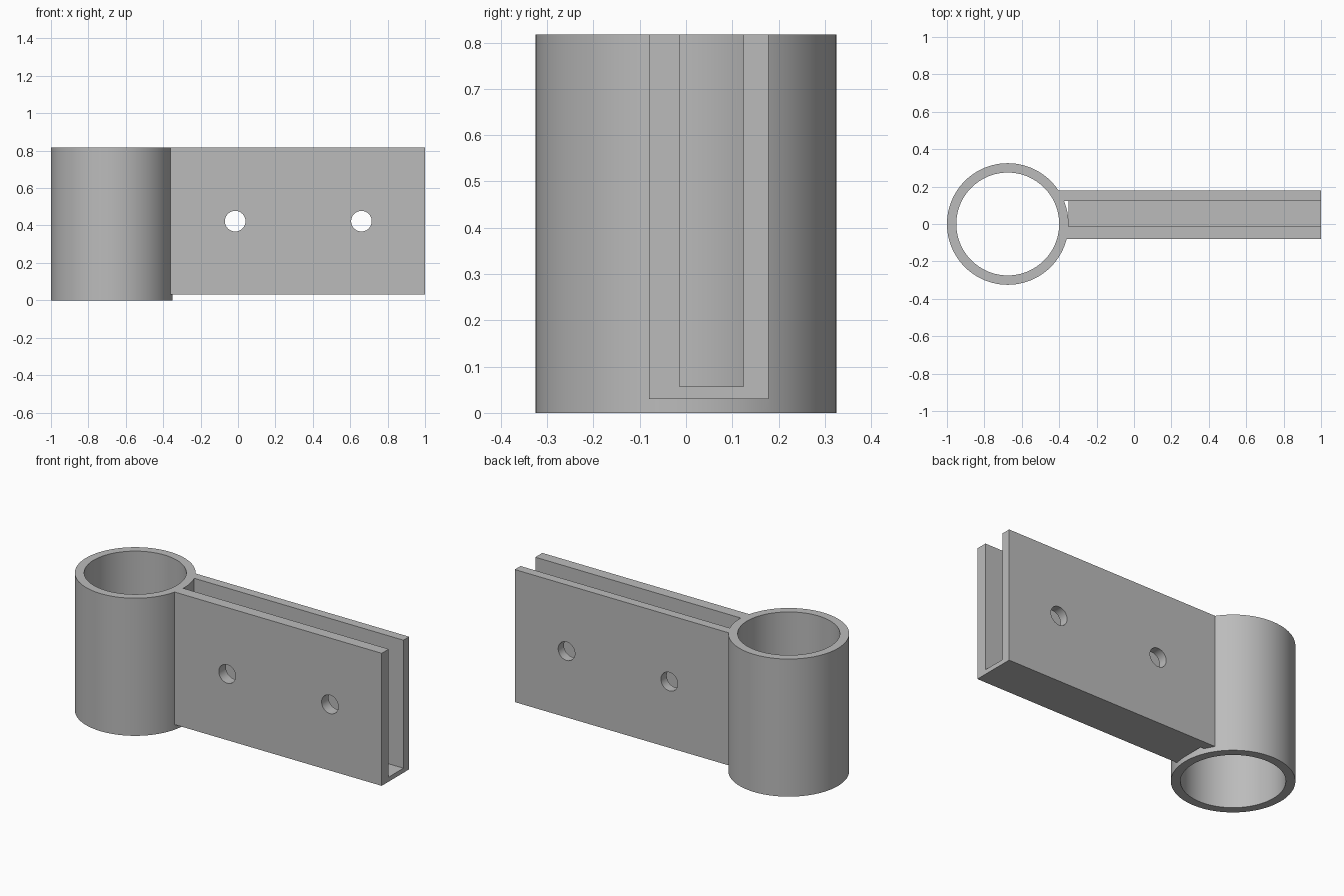
import bpy
from math import pi, radians

if "Cube" in bpy.data.objects:
    bpy.data.objects.remove(bpy.data.objects["Cube"], do_unlink=True)

HEIGHT = 0.817
TUBE_X, OUTER_R, INNER_R = -0.675, 0.325, 0.275
BASE_Z, FLOOR_Z = 0.03, 0.057
FLOOR_X, ROOT_X = -0.35, -0.42

grey = bpy.data.materials.new("plain grey")
grey.use_nodes = True
color = (0.5, 0.5, 0.5, 1)
grey.diffuse_color = color
grey.node_tree.nodes["Principled BSDF"].inputs["Base Color"].default_value = color


def box(name, x, y, z):
    """Box spanning the given (low, high) pairs."""
    spans = (x, y, z)
    bpy.ops.mesh.primitive_cube_add(size=1, location=[(a + b) / 2 for a, b in spans])
    obj = bpy.context.object
    obj.name = name
    obj.scale = [b - a for a, b in spans]
    bpy.ops.object.transform_apply(location=True, rotation=True, scale=True)
    obj.data.materials.append(grey)
    return obj


def cylinder(name, radius, depth, location, sides, tilt=0):
    bpy.ops.mesh.primitive_cylinder_add(vertices=sides, radius=radius, depth=depth,
                                        location=location, rotation=(tilt, 0, 0))
    obj = bpy.context.object
    obj.name = name
    bpy.ops.object.transform_apply(location=True, rotation=True, scale=True)
    obj.data.materials.append(grey)
    return obj


def combine(target, tool, operation):
    """Apply a boolean and discard the tool."""
    mod = target.modifiers.new(tool.name, "BOOLEAN")
    mod.object, mod.operation, mod.solver = tool, operation, "EXACT"
    bpy.ops.object.select_all(action="DESELECT")
    target.select_set(True)
    bpy.context.view_layer.objects.active = target
    bpy.ops.object.modifier_apply(modifier=mod.name)
    bpy.data.objects.remove(tool, do_unlink=True)


# Open-topped channel, its floor stopping just short of the tube
channel = box("channel", (ROOT_X, 1), (-0.08, 0.178), (BASE_Z, HEIGHT))
slot_y = (-0.014, 0.124)
combine(channel, box("slot", (-1, 2), slot_y, (FLOOR_Z, 1)), "DIFFERENCE")
combine(channel, box("floor_gap", (-1, FLOOR_X), slot_y, (-1, 1)), "DIFFERENCE")

# Bolt holes through both walls
for x in (-0.015, 0.66):
    hole = cylinder("bolt_hole", 0.055, 1, (x, 0, 0.423), 48, pi / 2)
    combine(channel, hole, "DIFFERENCE")

# Tube joined to the channel, then bored out
bracket = cylinder("tube_bracket", OUTER_R, HEIGHT, (TUBE_X, 0, HEIGHT / 2), 96)
combine(bracket, channel, "UNION")
combine(bracket, cylinder("bore", INNER_R, 3, (TUBE_X, 0, 0), 96), "DIFFERENCE")

bpy.ops.object.shade_smooth_by_angle(angle=radians(30))
